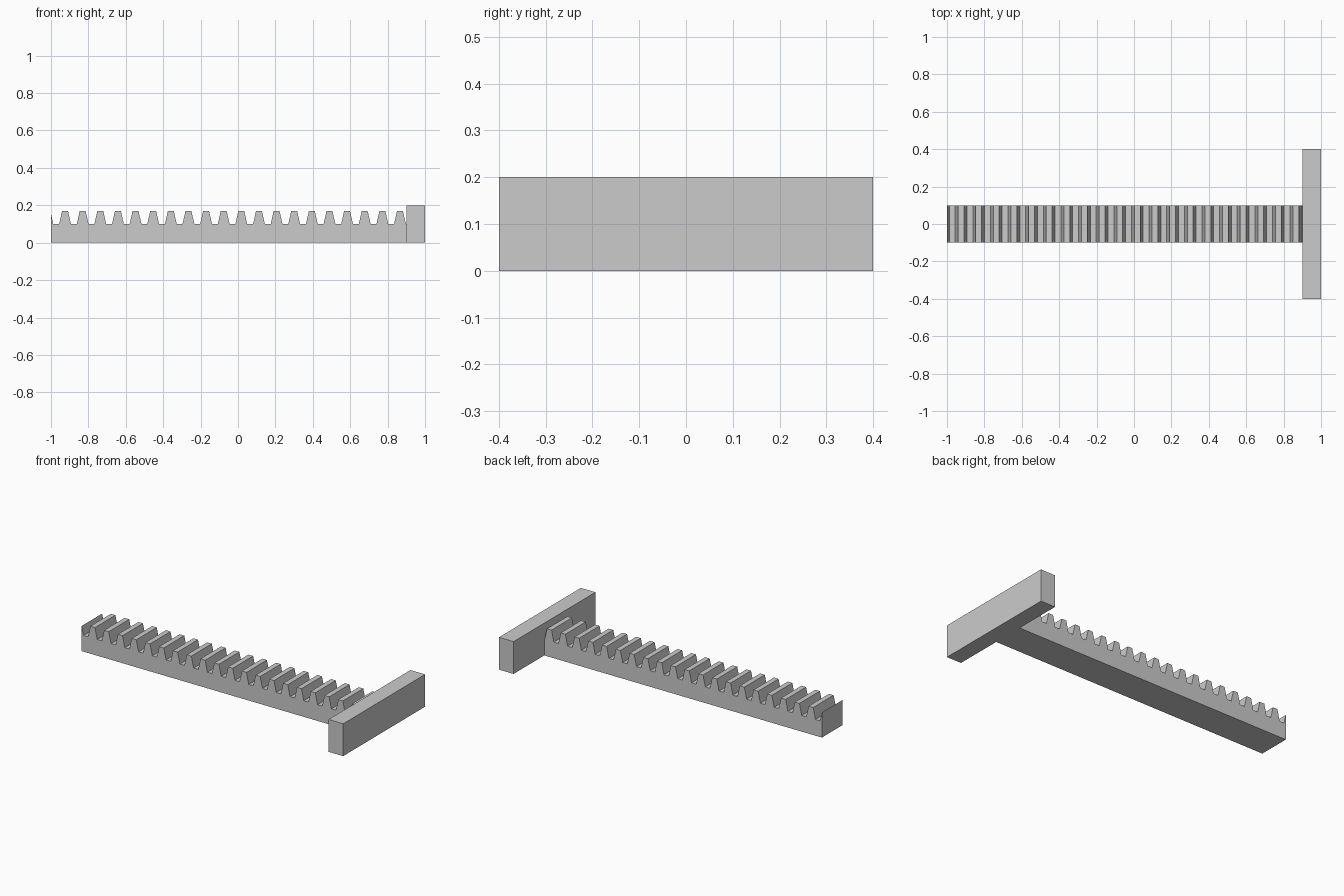
import bpy
import bmesh
import math

cube = bpy.data.objects.get("Cube")
if cube:
    bpy.data.objects.remove(cube, do_unlink=True)

# Plain grey for the whole model
grey = bpy.data.materials.new("light_grey")
grey.use_nodes = True
colour = (0.6, 0.6, 0.6, 1)
grey.diffuse_color = colour
grey.node_tree.nodes["Principled BSDF"].inputs["Base Color"].default_value = colour


def extruded(name, profile, half_depth):
    """Extrude an x-z profile along y, centred on y = 0."""
    bm = bmesh.new()
    face = bm.faces.new([bm.verts.new((x, -half_depth, z)) for x, z in profile])
    result = bmesh.ops.extrude_face_region(bm, geom=[face])
    moved = [v for v in result["geom"] if isinstance(v, bmesh.types.BMVert)]
    bmesh.ops.translate(bm, verts=moved, vec=(0, 2 * half_depth, 0))
    bmesh.ops.recalc_face_normals(bm, faces=bm.faces)
    mesh = bpy.data.meshes.new(name)
    bm.to_mesh(mesh)
    bm.free()
    mesh.materials.append(grey)
    obj = bpy.data.objects.new(name, mesh)
    bpy.context.collection.objects.link(obj)
    return obj


# Toothed bar: trapezoid teeth, the left end slicing through one flank
LEFT, JOINT, ROOT, TIP = -1.0, 0.9, 0.1, 0.17
TEETH = 20
pitch = 0.03 * math.pi
tip_half, root_half = pitch / 6, pitch / 3
last_centre = 0.866
first_centre = last_centre - (TEETH - 1) * pitch

cut_end = first_centre - pitch + root_half
cut_height = ROOT + (TIP - ROOT) * (cut_end - LEFT) / (root_half - tip_half)
outline = [(LEFT, 0), (LEFT, cut_height), (cut_end, ROOT)]
for i in range(TEETH):
    c = first_centre + i * pitch
    outline += [(c - root_half, ROOT), (c - tip_half, TIP),
                (c + tip_half, TIP), (c + root_half, ROOT)]
outline += [(JOINT, ROOT), (JOINT, 0)]
extruded("toothed_bar", outline, 0.1)

# Crosswise end plate
extruded("end_plate", [(JOINT, 0), (JOINT, 0.2), (1, 0.2), (1, 0)], 0.4)
